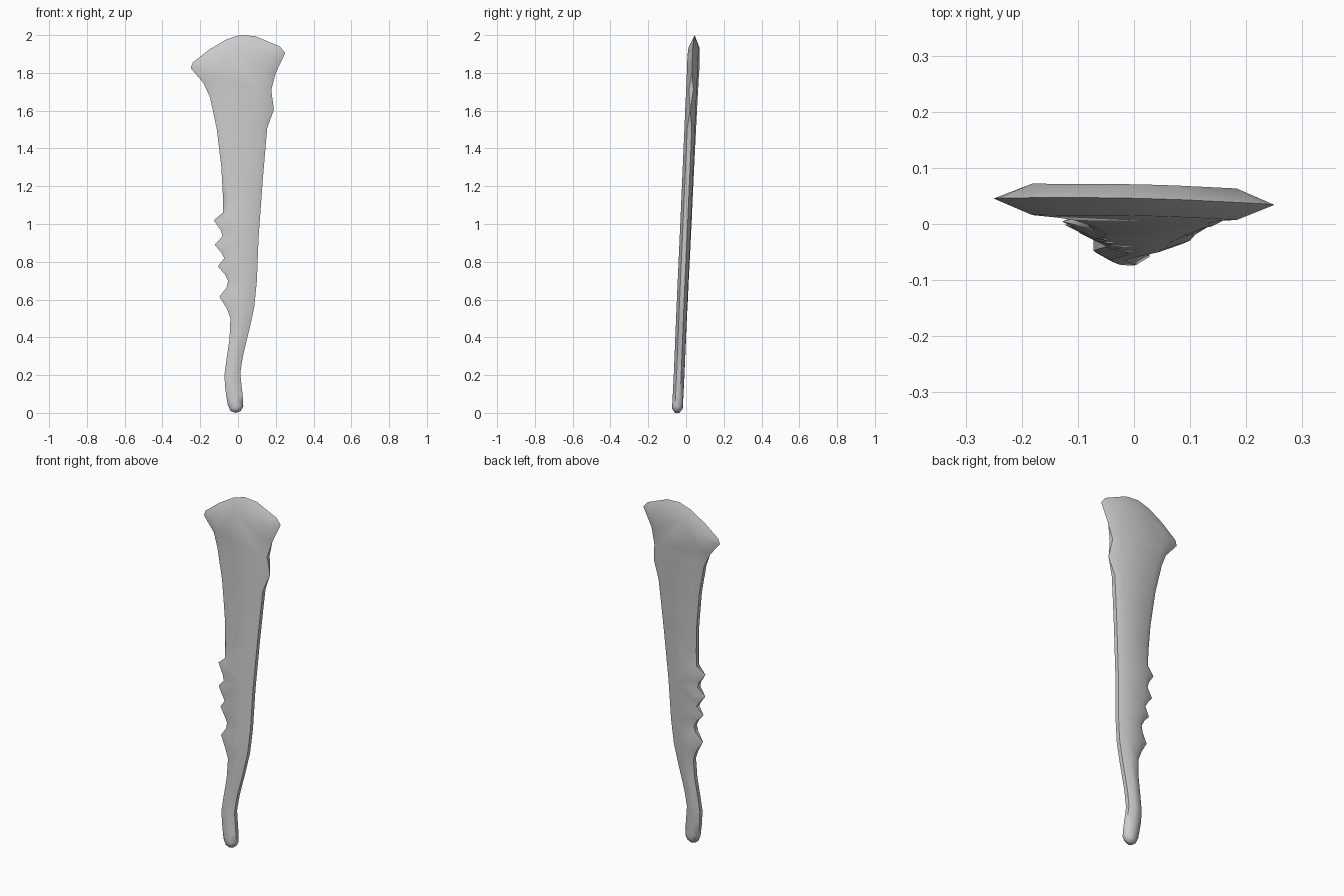
import bpy, bmesh, math
from mathutils import Vector

if "Cube" in bpy.data.objects:
    bpy.data.objects.remove(bpy.data.objects["Cube"])

# Outline going up the toothed side, over the head and down the back: x, z, bevel width.
# Bevel width 0 shares the previous inner point; wide bevels end in a sharp edge.
toothed_side = [
    (-0.04, 0.01, .022), (-0.055, 0.045, .028), (-0.068, 0.13, .03), (-0.072, 0.2, .03),
    (-0.06, 0.29, .03), (-0.045, 0.39, .03), (-0.04, 0.5, .03), (-0.058, 0.55, .035),
    (-0.098, 0.615, .06), (-0.06, 0.665, .035), (-0.052, 0.7, .03), (-0.07, 0.735, .035),
    (-0.107, 0.775, .06), (-0.072, 0.82, .035), (-0.09, 0.85, .04),
    (-0.123, 0.89, .06), (-0.082, 0.935, .035), (-0.09, 0.965, .035),
    (-0.128, 1.02, .06), (-0.08, 1.06, .03), (-0.08, 1.15, .03), (-0.088, 1.3, .03),
    (-0.112, 1.5, .035), (-0.148, 1.67, .045), (-0.182, 1.745, .052)]
head = [
    (-0.25, 1.825, .07), (-0.24, 1.855, 0), (-0.15, 1.925, .065), (-0.06, 1.978, .065),
    (0.01, 2.0, .065), (0.09, 1.995, .065), (0.222, 1.94, .065), (0.25, 1.905, 0)]
back_side = [
    (0.2, 1.8, .055), (0.176, 1.71, .045), (0.19, 1.605, .052), (0.155, 1.51, .035),
    (0.146, 1.41, .035), (0.13, 1.22, .04), (0.109, 0.93, .045), (0.1, 0.7, .045),
    (0.086, 0.56, .042), (0.062, 0.45, .038), (0.026, 0.3, .03), (0.012, 0.21, .03),
    (0.025, 0.09, .03), (0.028, 0.035, .025), (0.015, 0.01, .022), (-0.012, 0.0, .022)]
outline = toothed_side + head + back_side
HALF = 0.028


def place(p, off):
    # The blade leans slightly back and is turned a little about its length
    return (p.x, -0.047 + 0.0465 * p.y - 0.03 * p.x + off, p.y)


points = [Vector((x, z)) for x, z, d in outline]
count = len(points)
inner = []
for i, p in enumerate(points):
    d = outline[i][2]
    if d == 0:
        inner.append(inner[-1])
        continue
    a = (p - points[i - 1]).normalized()
    b = (points[(i + 1) % count] - p).normalized()
    t = (a + b).normalized()
    inner.append(p + Vector((t.y, -t.x)) * d)

# Rings: front face edge, front rim, back rim, back face edge
bm = bmesh.new()
rings = []
for side, is_rim in ((-1, False), (-1, True), (1, True), (1, False)):
    ring = []
    for i in range(count):
        d = outline[i][2]
        rim = 0 if d == 0 or d >= .05 else .012
        src, off = (points[i], rim) if is_rim else (inner[i], HALF)
        ring.append(bm.verts.new(place(src, side * off)))
    rings.append(ring)
for r, s in zip(rings, rings[1:]):
    for i in range(count):
        j = (i + 1) % count
        bm.faces.new((r[i], r[j], s[j], s[i]))

# Flat front and back faces
bm.faces.new(rings[0])
bm.faces.new(rings[3])
bmesh.ops.remove_doubles(bm, verts=bm.verts, dist=0.0004)
bmesh.ops.triangulate(bm, faces=[f for f in bm.faces if len(f.verts) > 4])
bmesh.ops.recalc_face_normals(bm, faces=bm.faces)

mesh = bpy.data.meshes.new("toothed_blade")
bm.to_mesh(mesh)
bm.free()
blade = bpy.data.objects.new("toothed_blade", mesh)
bpy.context.collection.objects.link(blade)
bpy.context.view_layer.objects.active = blade
blade.select_set(True)
bpy.ops.object.shade_smooth_by_angle(angle=math.radians(60))
